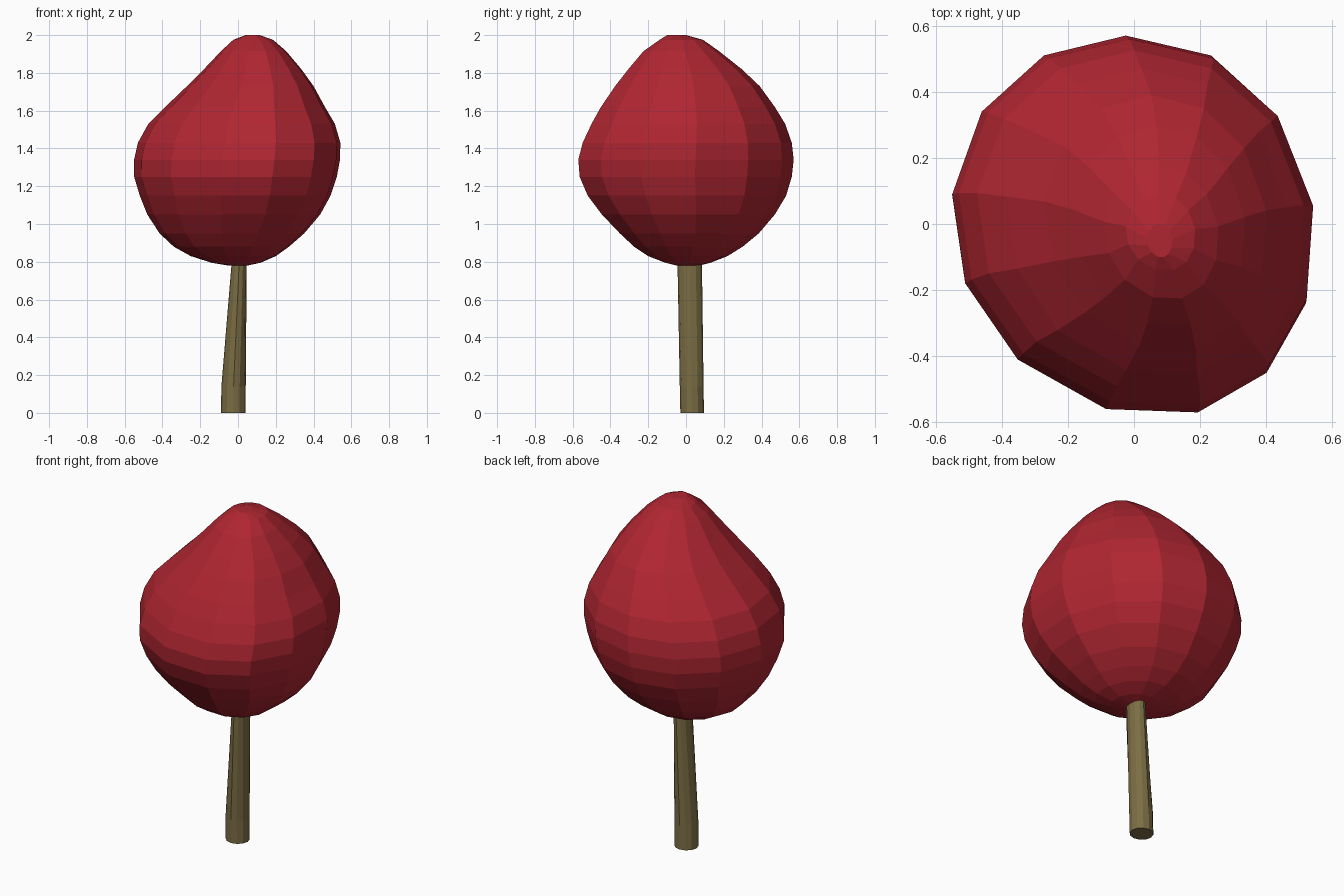
import bpy, bmesh, math

if "Cube" in bpy.data.objects:
    bpy.data.objects.remove(bpy.data.objects["Cube"])


def material(name, rgb):
    m = bpy.data.materials.new(name)
    m.diffuse_color = (*rgb, 1)
    m.use_nodes = True
    m.node_tree.nodes["Principled BSDF"].inputs["Base Color"].default_value = m.diffuse_color
    return m


def loft(name, outline, rings, mat):
    """Stack copies of a unit outline, each fitted to z, x min/max, y min/max."""
    bm = bmesh.new()
    loops = []
    for z, x0, x1, y0, y1 in rings:
        loops.append([bm.verts.new(((x0 + x1) / 2 + u * (x1 - x0) / 2,
                                    (y0 + y1) / 2 + v * (y1 - y0) / 2, z))
                      for u, v in outline])
    n = len(outline)
    for a, b in zip(loops, loops[1:]):
        for i in range(n):
            j = (i + 1) % n
            bm.faces.new((a[i], a[j], b[j], b[i]))
    bm.faces.new(loops[0][::-1])
    bm.faces.new(loops[-1])
    bmesh.ops.recalc_face_normals(bm, faces=bm.faces)
    mesh = bpy.data.meshes.new(name)
    bm.to_mesh(mesh)
    bm.free()
    mesh.materials.append(mat)
    ob = bpy.data.objects.new(name, mesh)
    bpy.context.collection.objects.link(ob)
    return ob


red = material("red foliage", (0.43, 0.019, 0.031))
bark = material("olive bark", (0.20, 0.155, 0.058))

# Crown: irregular thirteen-sided outline, pear-shaped stack leaning at the top
plan = [(-.02, .57), (-.27, .51), (-.46, .34), (-.55, .09), (-.51, -.18),
        (-.35, -.41), (-.08, -.56), (.20, -.57), (.41, -.45), (.53, -.24),
        (.55, .05), (.44, .33), (.24, .51)]
crown_outline = [(x / .55, y / .57) for x, y in plan]
crown_rings = [
    (.78, -.05, .05, -.05, .07), (.795, -.14, .12, -.11, .13),
    (.83, -.25, .20, -.20, .22), (.88, -.34, .27, -.275, .30),
    (.95, -.415, .35, -.35, .385), (1.05, -.48, .435, -.445, .47),
    (1.15, -.52, .49, -.52, .53), (1.25, -.55, .523, -.563, .56),
    (1.34, -.55, .54, -.57, .57), (1.43, -.53, .542, -.547, .56),
    (1.53, -.475, .513, -.50, .525), (1.62, -.385, .46, -.45, .47),
    (1.73, -.27, .40, -.375, .39), (1.82, -.18, .335, -.305, .295),
    (1.915, -.09, .255, -.225, .175), (1.975, -.025, .185, -.14, .09),
    (2.0, .04, .115, -.10, .0),
]
loft("tree_crown", crown_outline, crown_rings, red)

# Trunk: twelve-sided, straight foot, then narrowing from the left side
circle = [(math.cos(i * math.tau / 12), math.sin(i * math.tau / 12)) for i in range(12)]
trunk_rings = [(0, -.09, .04, -.03, .095), (.14, -.088, .041, -.033, .093),
               (.9, -.025, .047, -.047, .083)]
loft("tree_trunk", circle, trunk_rings, bark)
